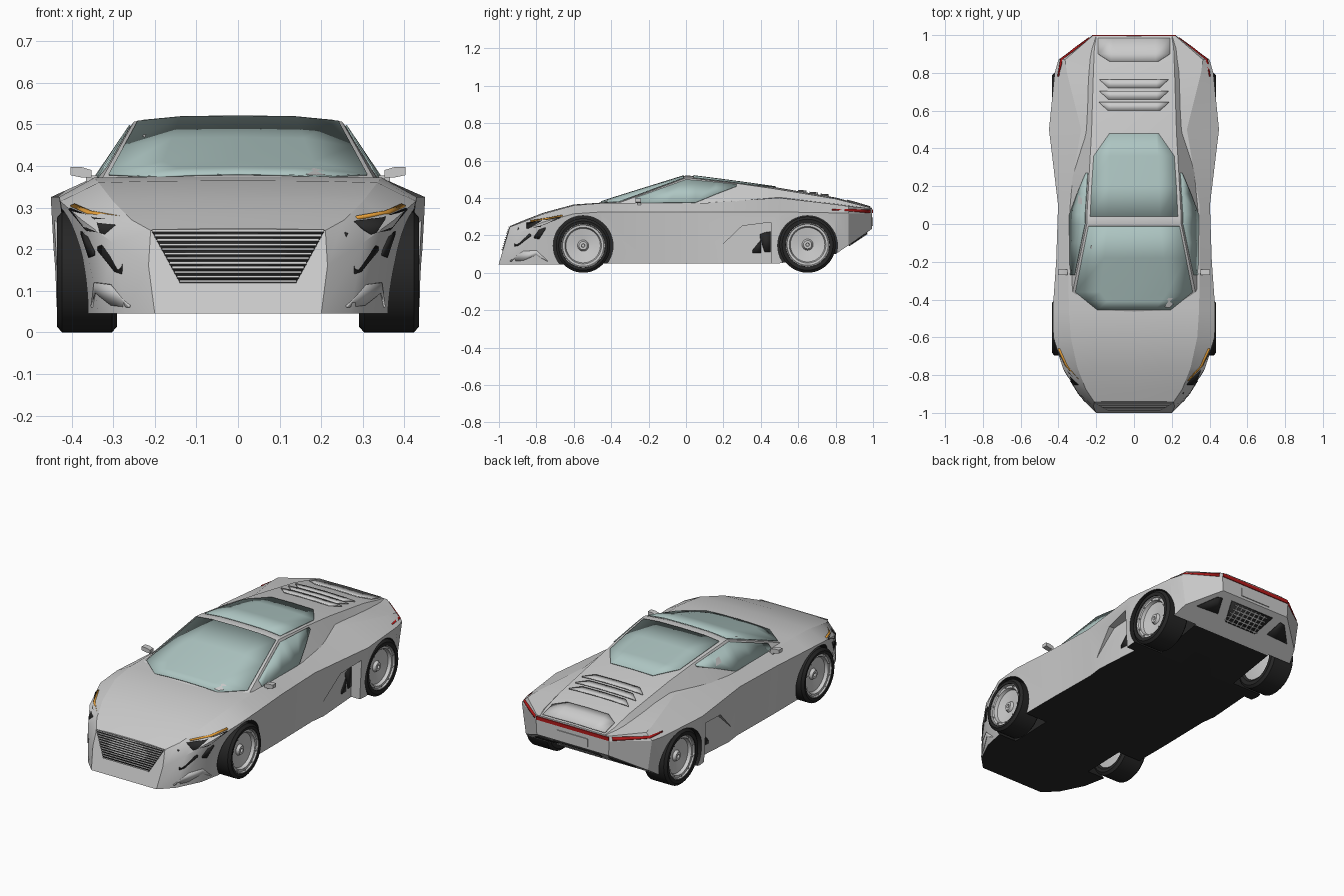
import bpy, bmesh, math
from mathutils import Matrix, Vector
from mathutils.bvhtree import BVHTree

if "Cube" in bpy.data.objects:
    bpy.data.objects.remove(bpy.data.objects["Cube"])


def material(name, r, g, b):
    m = bpy.data.materials.new(name)
    m.diffuse_color = (r, g, b, 1)
    m.use_nodes = True
    m.node_tree.nodes["Principled BSDF"].inputs["Base Color"].default_value = m.diffuse_color
    return m


DARK = material("dark", .02, .02, .02)
GLASS = material("glass", .42, .56, .54)
RIM = material("rim", .62, .62, .62)
RED = material("red_lamp", .45, .01, .01)
AMBER = material("amber_lamp", .8, .35, .04)


def from_bm(name, bm, mats=()):
    bmesh.ops.recalc_face_normals(bm, faces=bm.faces)
    me = bpy.data.meshes.new(name)
    bm.to_mesh(me)
    bm.free()
    for m in mats:
        me.materials.append(m)
    o = bpy.data.objects.new(name, me)
    bpy.context.collection.objects.link(o)
    return o


def grid(name, rows, mat=None, ring=False, caps=False, thick=0, mirror=False):
    """Skin rows of points; ring closes every row, caps closes the ends."""
    bm = bmesh.new()
    vs = [[bm.verts.new(p) for p in r] for r in rows]
    n = len(rows[0])
    for a, b in zip(vs, vs[1:]):
        for i in range(n if ring else n - 1):
            j = (i + 1) % n
            bm.faces.new((a[i], a[j], b[j], b[i]))
    if caps:
        bm.faces.new(vs[0])
        bm.faces.new(vs[-1])
    o = from_bm(name, bm, [mat] if mat else [])
    if thick:
        s = o.modifiers.new("thickness", 'SOLIDIFY')
        s.thickness, s.offset = thick, 0
    if mirror:
        o.modifiers.new("mirror", 'MIRROR')
    return o


def boxes(name, items, mat=None, mirror=False):
    bm = bmesh.new()
    for c, s, tilt in items:
        bmesh.ops.create_cube(bm, size=1, matrix=Matrix.Translation(c) @ Matrix.Rotation(tilt, 4, 'X') @ Matrix.Diagonal((*s, 1)))
    o = from_bm(name, bm, [mat] if mat else [])
    if mirror:
        o.modifiers.new("mirror", 'MIRROR')
    return o


def at(table, y):
    for a, b in zip(table, table[1:]):
        if y <= b[0]:
            t = (y - a[0]) / (b[0] - a[0])
            return [p + (q - p) * t for p, q in zip(a, b)]
    return table[-1]


# Lower body: y, floor z, floor x, belt x, belt z, deck edge x, deck edge z, centre z
HULL = [(-1.0, .045, .20, .215, .16, .21, .245, .25), (-.93, .045, .27, .30, .215, .255, .27, .278),
        (-.80, .045, .335, .375, .27, .30, .315, .322), (-.60, .045, .375, .427, .315, .335, .36, .365),
        (-.45, .05, .39, .43, .325, .345, .372, .375), (-.20, .05, .39, .412, .325, .347, .372, .375),
        (.10, .05, .385, .402, .325, .347, .372, .375), (.50, .05, .435, .45, .325, .28, .40, .415),
        (.80, .10, .40, .42, .32, .355, .365, .37), (.87, .147, .375, .40, .318, .365, .355, .36),
        (.995, .235, .22, .225, .315, .22, .343, .345)]
rings = []
for y, zb, xb, xm, zm, xe, ze, zc in HULL:
    w = min(1, max(0, (-.6 - y) / .4))
    half = [(0, zb), (xb, zb), (xm, zm), (xe, ze), (xe * .6, ze * .25 + zc * .75), (0, zc)]
    pts = half + [(-x, z) for x, z in half[-2:0:-1]]
    rings.append([(x, y + .3 * (z - .05) * w, z) for x, z in pts])
body = grid("body", rings, ring=True, caps=True)

# Wheel arch and side scoop cutters
bm = bmesh.new()
for side in (-1, 1):
    for y in (-.55, .65):
        bmesh.ops.create_cone(bm, cap_ends=True, segments=44, radius1=.16, radius2=.16, depth=.4,
                              matrix=Matrix.Translation((side * .45, y, .145)) @ Matrix.Rotation(math.pi / 2, 4, 'Y'))
for f in bm.faces:
    f.material_index = 1
for side in (-1, 1):
    poly = [(.06, .02), (.30, .25), (.455, .27), (.455, .02)]
    inner = [bm.verts.new((side * (.405 - .07 * (y - .06)), y, z)) for y, z in poly]
    outer = [bm.verts.new((side * .6, y, z)) for y, z in poly]
    bm.faces.new(inner)
    bm.faces.new(outer)
    for i in range(4):
        j = (i + 1) % 4
        bm.faces.new((inner[i], inner[j], outer[j], outer[i]))
cutter = from_bm("cutter", bm, (None, DARK))
cutter.hide_render = True
for m in (None, DARK):
    body.data.materials.append(m)
mod = body.modifiers.new("arches", 'BOOLEAN')
mod.operation, mod.solver, mod.object = 'DIFFERENCE', 'EXACT', cutter
bpy.context.view_layer.objects.active = body
bpy.ops.object.modifier_apply(modifier="arches")
bpy.data.objects.remove(cutter)
for p in body.data.polygons:
    if p.normal.z < -.9 and p.center.z < .12:
        p.material_index = 1

# Cabin: y, base x, base z, roof edge x, roof edge z, centre z
CABIN = [(-.465, .20, .366, .19, .370, .374), (-.36, .337, .366, .325, .373, .408),
         (0, .345, .366, .25, .507, .52), (.03, .345, .366, .25, .505, .518), (.27, .335, .366, .237, .478, .487),
         (.48, .265, .385, .225, .448, .457), (.80, .25, .355, .215, .395, .402),
         (.93, .24, .335, .21, .362, .367), (.994, .215, .33, .20, .345, .347)]
rings = []
for y, xb, zb, xr, zr, zc in CABIN:
    half = [(xb, zb), (xr, zr), (xr * .55, zc - .002), (0, zc)]
    rings.append([(x, y, z) for x, z in half + [(-x, z) for x, z in half[-2::-1]]])
grid("cabin", rings, ring=True, caps=True)


def roof_row(y, k, lift=.003):
    """A row of points across the cabin top, k of its half width."""
    _, _, _, xr, zr, zc = at(CABIN, y)
    row = []
    for f in (-k, -min(.55, k * .9), 0, min(.55, k * .9), k):
        a = abs(f)
        z = zc - .002 * a / .55 if a <= .55 else zc - .002 + (zr - zc + .002) * (a - .55) / .45
        row.append((f * xr, y, z + lift))
    return row


# Windows
grid("windshield", [roof_row(y, .955) for y in (-.455, -.41, -.36, -.18, -.012)], GLASS, thick=.004)
grid("rear_window", [roof_row(y, k) for y, k in ((.04, .93), (.2, .93), (.36, .92), (.478, .58))], GLASS, thick=.004)
rows = []
for y, lo, hi in ((-.27, .1, .8), (-.1, .06, .9), (0, .05, .92), (.05, .05, .92), (.16, .42, .93), (.27, .84, .93)):
    _, xb, zb, xr, zr, _ = at(CABIN, y)
    rows.append([(xb + (xr - xb) * t + .002, y, zb + (zr - zb) * t + .002) for t in (lo, hi)])
grid("side_window", rows, GLASS, thick=.004, mirror=True)

# Engine cover louvres and tail spoiler panel
for i, y in enumerate((.60, .66, .72)):
    grid(f"louvre_{i + 1}", [roof_row(y, .62, .004), roof_row(y + .045, .85, .008)], thick=.006)
grid("tail_panel", [roof_row(.86, .6), roof_row(.90, .9), roof_row(.985, .95)], thick=.005)

# Surface strips projected on the body side: (y, low z, high z)
bm = bmesh.new()
bm.from_mesh(body.data)
tree = BVHTree.FromBMesh(bm)
bm.free()


def strip(name, cols, mat=None, thick=.007):
    rows = []
    for y, lo, hi in cols:
        row = []
        for z in (lo, hi):
            hit = tree.ray_cast(Vector((1, y, z)), Vector((-1, 0, 0)))
            if hit[0]:
                row.append(hit[0])
        if len(row) == 2:
            rows.append(row)
    if len(rows) > 1:
        grid(name, rows, mat, thick=thick, mirror=True)


strip("headlight", [(-.85, .235, .266), (-.78, .245, .275), (-.67, .294, .298)], DARK)
strip("indicator", [(-.83, .272, .278), (-.75, .284, .29), (-.66, .302, .307)], AMBER)
strip("front_intake", [(-.915, .14, .15), (-.895, .145, .24), (-.83, .195, .205)], DARK)
strip("front_vent", [(-.81, .185, .195), (-.785, .18, .23), (-.75, .235, .243)], DARK)
strip("front_blade", [(-.94, .06, .065), (-.87, .065, .115), (-.80, .095, .12), (-.74, .06, .065)])
strip("scoop_vent_front", [(.355, .105, .12), (.40, .105, .175)], DARK)
strip("scoop_vent_rear", [(.395, .19, .205), (.42, .11, .215), (.452, .11, .22)], DARK)
strip("tail_light_side", [(.985, .318, .338), (.93, .323, .338), (.872, .328, .338), (.78, .333, .337)], RED)
boxes("tail_light", [((0, .995, .328), (.445, .009, .019), 0)], RED)
boxes("number_plate", [((0, .995, .272), (.19, .009, .045), 0)])

# Front grille with slats
tilt = -math.atan(.3)
nose = lambda z: -1 + .3 * (z - .05)
width = lambda z: .14 + .068 * (z - .12) / .125
grid("grille", [[(s * width(z), nose(z), z) for s in (-1, 1)] for z in (.12, .245)], DARK, thick=.006)
slats = [.122 + i * .011 for i in range(12)]
boxes("grille_slats", [((0, nose(z) - .003, z), (2 * width(z), .010, .0055), tilt) for z in slats])

# Rear mesh panel and corner vents under the tail
under = lambda y: .10 + .676 * (y - .80) - .002
slope = math.atan(.676)
grid("rear_mesh", [[(s * k, y, under(y)) for s in (-1, 1)] for y, k in ((.87, .10), (.97, .14))], DARK, thick=.006)
bars = [((x * .03, .92, under(.92) - .003), (.006, .115, .006), slope) for x in range(-3, 4)]
bars += [((0, y, under(y) - .003), (.22, .006, .006), slope) for y in (.88, .90, .92, .94, .96)]
boxes("rear_mesh_bars", bars)
grid("rear_corner_vent", [[(.17, .89, under(.89)), (.31, .885, under(.885))], [(.20, .965, under(.965)), (.23, .96, under(.96))]],
     DARK, thick=.006, mirror=True)

# Door mirrors
grid("door_mirror", [[(x, y, z) for y, z in ((-.27, lo), (-.24, lo), (-.24, hi), (-.27, hi))]
                     for x, lo, hi in ((.352, .372, .390), (.375, .372, .397), (.403, .378, .398))],
     ring=True, caps=True, mirror=True)
boxes("mirror_stalk", [((.35, -.25, .37), (.03, .018, .014), 0)], mirror=True)


# Wheels: lathed tyre and dished rim
def lathe(name, profile, centre, side, mat, bolts=False):
    bm = bmesh.new()
    n = 48
    vs = [[bm.verts.new((side * x, r * math.cos(a), r * math.sin(a))) for a in (i * math.tau / n for i in range(n))]
          for x, r in profile]
    for a, b in zip(vs, vs[1:]):
        for i in range(n):
            bm.faces.new((a[i], a[i - 1], b[i - 1], b[i]))
    bm.faces.new(vs[-1])
    bm.faces.new(vs[0])
    for i in range(10 if bolts else 0):
        m = Matrix.Rotation(i * math.tau / 10, 4, 'X') @ Matrix.Translation((side * .06, 0, .104)) @ Matrix.Rotation(math.pi / 2, 4, 'Y')
        bmesh.ops.create_cone(bm, cap_ends=True, segments=8, radius1=.004, radius2=.004, depth=.01, matrix=m)
    o = from_bm(name, bm, [mat])
    o.location = centre
    return o


for end, y, r in (("front", -.55, .145), ("rear", .65, .15)):
    for side, label in ((-1, "left"), (1, "right")):
        c = (side * .363, y, r)
        lathe(f"{end}_{label}_tyre", [(-.06, .10), (-.072, .115), (-.072, r - .014), (-.06, r), (.06, r), (.072, r - .014),
                                      (.07, .117), (.04, .112), (.0, .10)], c, side, DARK)
        lathe(f"{end}_{label}_rim", [(-.064, .10), (-.06, .112), (.066, .118), (.066, .113), (.058, .110), (.057, .098),
                                     (.040, .092), (.030, .03), (.045, .022), (.045, .010), (.035, .008)], c, side, RIM, True)

# Smooth shading with sharp creases
bpy.ops.object.select_all(action='DESELECT')
for o in bpy.context.scene.objects:
    o.select_set(o.type == 'MESH')
bpy.context.view_layer.objects.active = body
bpy.ops.object.shade_smooth_by_angle(angle=math.radians(22))
